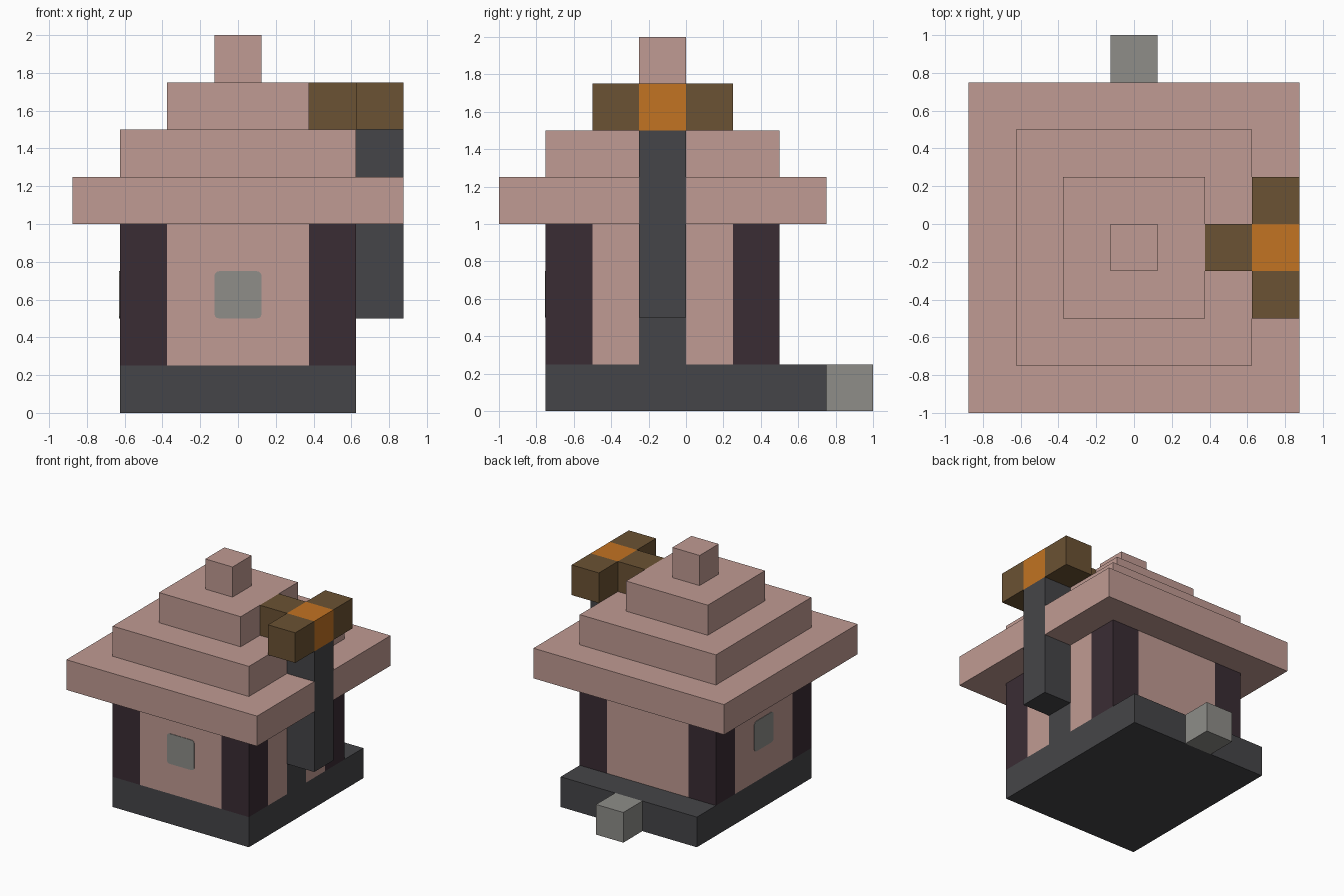
import bpy, bmesh
from mathutils import Matrix, Vector

if "Cube" in bpy.data.objects:
    bpy.data.objects.remove(bpy.data.objects["Cube"])

U = 0.25      # building block size
CY = -0.125   # centre of the house in depth


def material(name, hex_code):
    rgb = []
    for i in (0, 2, 4):
        c = int(hex_code[i:i + 2], 16) / 255
        rgb.append(c / 12.92 if c < 0.04 else ((c + 0.055) / 1.055) ** 2.4)
    mat = bpy.data.materials.new(name)
    mat.use_nodes = True
    mat.diffuse_color = (*rgb, 1)
    mat.node_tree.nodes["Principled BSDF"].inputs["Base Color"].default_value = (*rgb, 1)
    return mat


pink = material("dusty pink", "C09B93")
charcoal = material("charcoal", "454548")
plum = material("dark plum", "3A2C34")
brown = material("bark brown", "6B5233")
orange = material("ember orange", "C27322")
grey = material("stone grey", "8E8D89")


def finish(name, bm, mat):
    bmesh.ops.recalc_face_normals(bm, faces=bm.faces)
    mesh = bpy.data.meshes.new(name)
    bm.to_mesh(mesh)
    bm.free()
    mesh.materials.append(mat)
    obj = bpy.data.objects.new(name, mesh)
    bpy.context.collection.objects.link(obj)
    return obj


def block(name, mat, centre, size):
    """Box of a size given in units of U."""
    bm = bmesh.new()
    bmesh.ops.create_cube(bm, size=U)
    bmesh.ops.scale(bm, vec=size, verts=bm.verts)
    bmesh.ops.translate(bm, vec=centre, verts=bm.verts)
    return finish(name, bm, mat)


def prism(name, mat, outline, z, height):
    """Extrude a flat outline upwards."""
    bm = bmesh.new()
    face = bm.faces.new([bm.verts.new((x, y, z)) for x, y in outline])
    top = bmesh.ops.extrude_face_region(bm, geom=[face])["geom"]
    bmesh.ops.translate(bm, vec=(0, 0, height),
                        verts=[v for v in top if isinstance(v, bmesh.types.BMVert)])
    return finish(name, bm, mat)


# Foundation and back step
block("foundation", charcoal, (0, 0, U / 2), (5, 6, 1))
block("back_step", grey, (0, 3.5 * U, U / 2), (1, 1, 1))

# Corner posts
WALL_Z = 2.5 * U
for sx, side in ((-1, "right"), (1, "left")):
    for sy, end in ((-1, "front"), (1, "back")):
        block(f"{end}_{side}_post", plum, (sx * 2 * U, CY + sy * 2 * U, WALL_Z), (1, 1, 3))

# Wall panels, with a flue strip in the left wall
block("front_wall", pink, (0, CY - 2 * U, WALL_Z), (3, 1, 3))
block("back_wall", pink, (0, CY + 2 * U, WALL_Z), (3, 1, 3))
block("right_wall", pink, (-2 * U, CY, WALL_Z), (1, 3, 3))
block("left_wall_front", pink, (2 * U, CY - U, WALL_Z), (1, 1, 3))
block("left_wall_back", pink, (2 * U, CY + U, WALL_Z), (1, 1, 3))
block("flue_strip", charcoal, (2 * U, CY, WALL_Z), (1, 1, 3))


# Windows: thin plates with rounded corners
def window(name, location, outward):
    bm = bmesh.new()
    bmesh.ops.create_cube(bm, size=U)
    uprights = [e for e in bm.edges
                if abs((e.verts[0].co - e.verts[1].co).z) > U / 2]
    bmesh.ops.bevel(bm, geom=uprights, offset=0.025, segments=3, profile=0.5,
                    affect='EDGES')
    bmesh.ops.scale(bm, vec=(1, 1, 0.008 / U), verts=bm.verts)
    turn = Vector(outward).to_track_quat('Z', 'Y').to_matrix().to_4x4()
    bm.transform(Matrix.Translation(location) @ turn)
    return finish(name, bm, grey)


window("front_window", (0, CY - 2.5 * U, WALL_Z), (0, -1, 0))
window("right_window", (-2.5 * U, CY, WALL_Z), (-1, 0, 0))

# Eave, notched where the chimney passes through
w, n = 3.5 * U, 2.5 * U
h = U / 2
prism("eave", pink, [(-w, CY - w), (w, CY - w), (w, CY - h), (n, CY - h),
                     (n, CY + h), (w, CY + h), (w, CY + w), (-w, CY + w)], 4 * U, U)

# Stepped roof
for i, (name, width) in enumerate((("lower_roof", 5), ("upper_roof", 3), ("roof_cap", 1))):
    block(name, pink, (0, CY, (5.5 + i) * U), (width, width, 1))

# Chimney with a glowing centre and wooden blocks around it
CX, TOP = 3 * U, 6.5 * U
block("chimney", charcoal, (CX, CY, 4 * U), (1, 1, 4))
block("ember", orange, (CX, CY, TOP), (1, 1, 1))
block("front_chimney_block", brown, (CX, CY - U, TOP), (1, 1, 1))
block("back_chimney_block", brown, (CX, CY + U, TOP), (1, 1, 1))
block("inner_chimney_block", brown, (CX - U, CY, TOP), (1, 1, 1))
